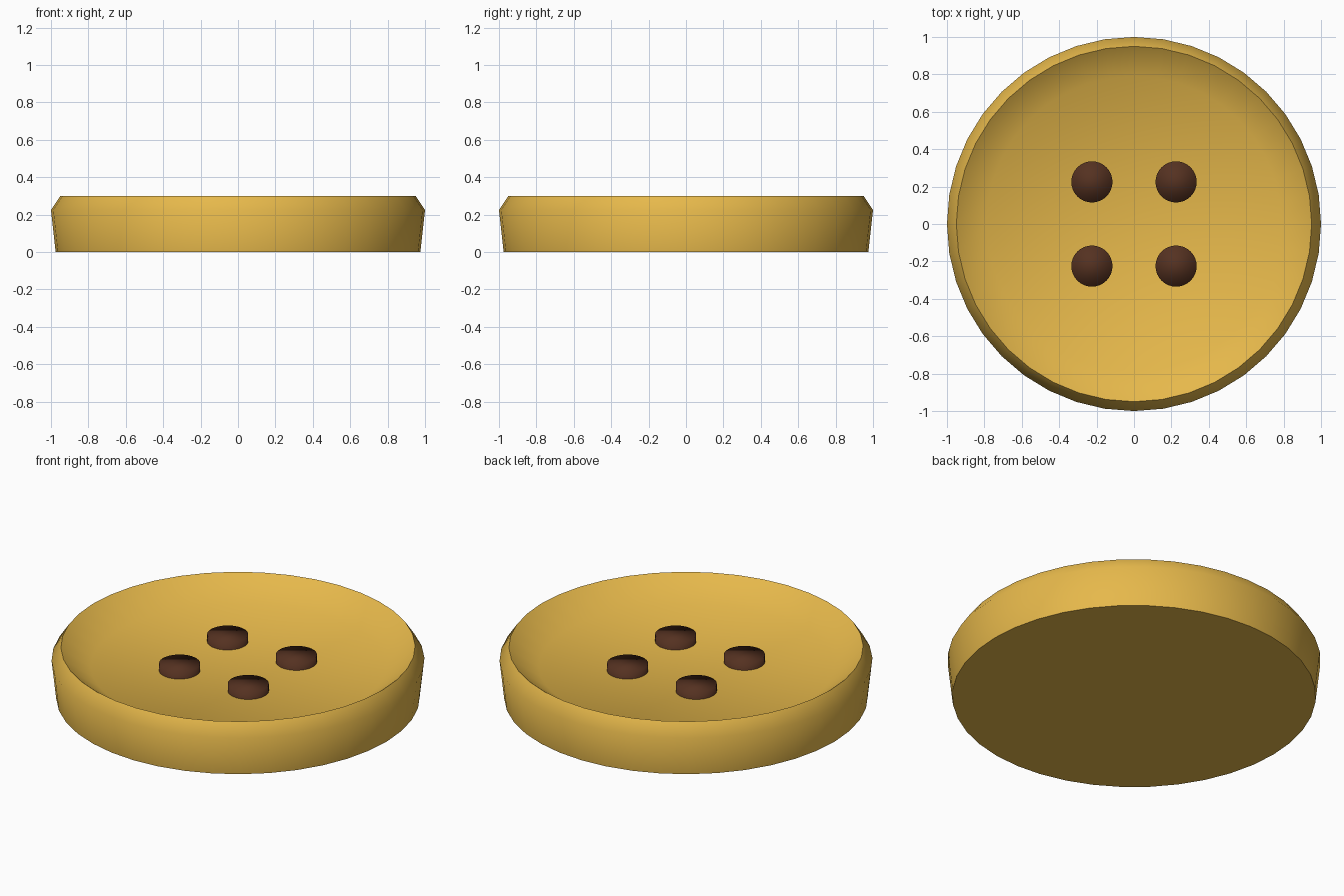
import bpy, bmesh
from math import cos, sin, tau, radians

cube = bpy.data.objects.get("Cube")
if cube:
    bpy.data.objects.remove(cube)


def material(name, colour):
    mat = bpy.data.materials.new(name)
    mat.use_nodes = True
    mat.diffuse_color = colour
    mat.node_tree.nodes["Principled BSDF"].inputs["Base Color"].default_value = colour
    return mat


def lathe(name, profile, sides, mat, centre=(0, 0)):
    """Solid of revolution from (radius, height) points, with flat caps at both ends."""
    bm = bmesh.new()
    rings = [[bm.verts.new((r * sin(tau * i / sides), r * cos(tau * i / sides), z))
              for i in range(sides)] for r, z in profile]
    for low, high in zip(rings, rings[1:]):
        for i in range(sides):
            j = (i + 1) % sides
            bm.faces.new((low[i], low[j], high[j], high[i]))
    bm.faces.new(rings[0])
    bm.faces.new(rings[-1])
    bmesh.ops.recalc_face_normals(bm, faces=bm.faces)
    mesh = bpy.data.meshes.new(name)
    bm.to_mesh(mesh)
    bm.free()
    mesh.materials.append(mat)
    obj = bpy.data.objects.new(name, mesh)
    obj.location = (*centre, 0)
    bpy.context.collection.objects.link(obj)
    bpy.ops.object.select_all(action="DESELECT")
    obj.select_set(True)
    bpy.context.view_layer.objects.active = obj


gold = material("golden yellow", (0.79, 0.48, 0.07, 1))
brown = material("dark brown", (0.09, 0.031, 0.015, 1))

# Button body: tapered wall, bevelled rim, sloped inner wall and flat sunken floor
body = [(0.975, 0), (1.0, 0.225), (0.95, 0.30), (0.79, 0.185)]
lathe("button_body", body, 40, gold)
bpy.ops.object.shade_smooth_by_angle(angle=radians(50))

# Four thread holes: short dark plugs with soft shading
for side, x in (("left", 0.225), ("right", -0.225)):
    for end, y in (("front", -0.225), ("back", 0.225)):
        lathe(f"thread_hole_{end}_{side}", [(0.11, 0.1), (0.11, 0.228)], 32, brown, (x, y))
        bpy.ops.object.shade_smooth()
